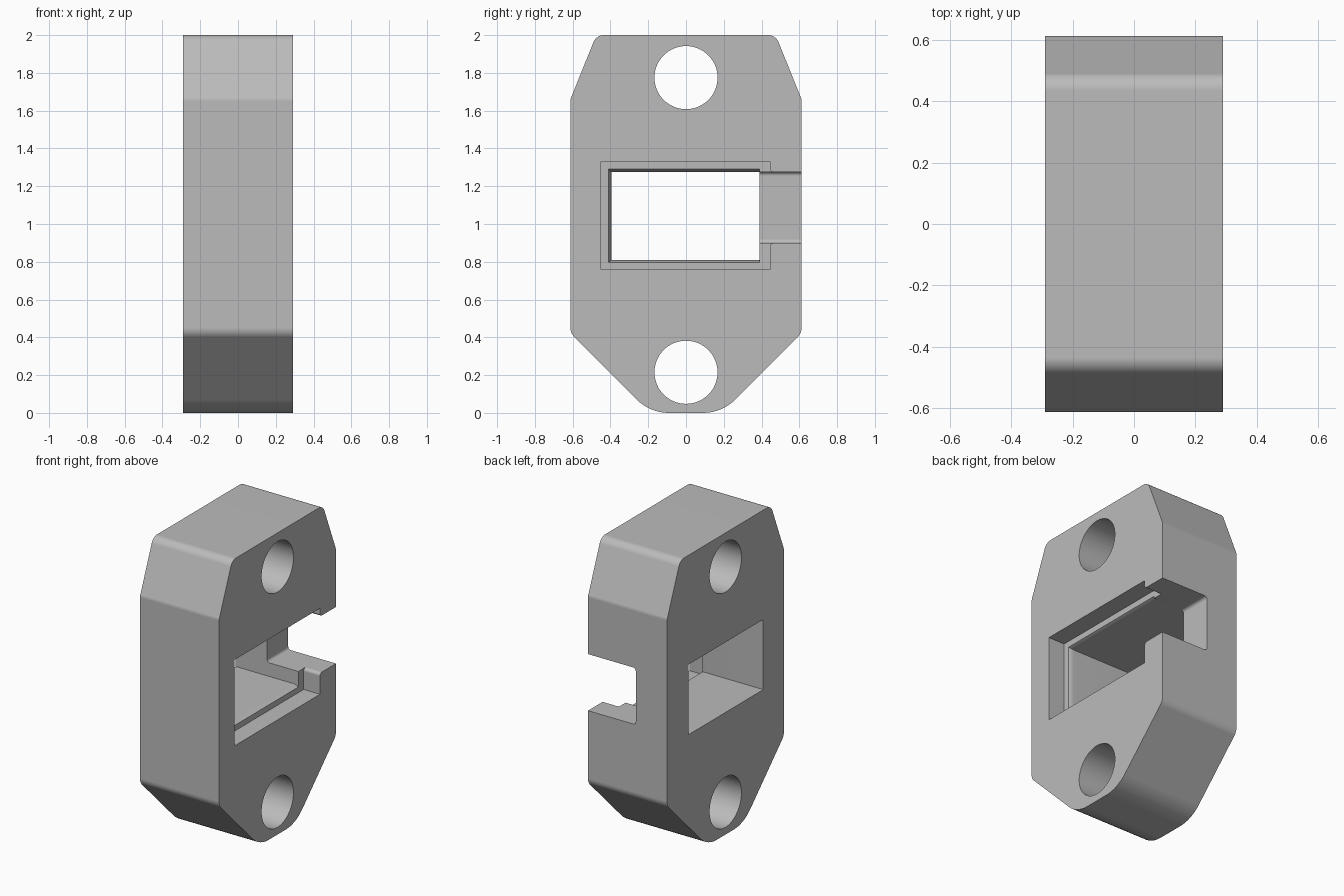
import bpy, bmesh, math
from mathutils import Vector

if "Cube" in bpy.data.objects:
    bpy.data.objects.remove(bpy.data.objects["Cube"], do_unlink=True)

HALF = 0.29      # half thickness along x
LEDGE = 0.17     # floor of the shallow recess

grey = bpy.data.materials.new("plain grey")
grey.use_nodes = True
COLOUR = (0.5, 0.5, 0.5, 1)
grey.diffuse_color = COLOUR
grey.node_tree.nodes["Principled BSDF"].inputs["Base Color"].default_value = COLOUR


def rounded(corners, steps=8):
    """Outline from (a, b, radius) corners, each filleted by its radius."""
    pts = []
    for i, (a, b, r) in enumerate(corners):
        p = Vector((a, b))
        if r == 0:
            pts.append(p)
            continue
        u = (Vector(corners[i - 1][:2]) - p).normalized()
        v = (Vector(corners[(i + 1) % len(corners)][:2]) - p).normalized()
        half = u.angle(v) / 2
        centre = p + (u + v).normalized() * r / math.sin(half)
        start = p + u * r / math.tan(half) - centre
        end = p + v * r / math.tan(half) - centre
        turn = start.angle(end)
        for k in range(steps + 1):
            t = k / steps
            pts.append(centre + (start * math.sin((1 - t) * turn)
                                 + end * math.sin(t * turn)) / math.sin(turn))
    return pts


def loft(name, rings):
    """Closed solid through rings of equal vertex count."""
    bm = bmesh.new()
    loops = [[bm.verts.new(p) for p in ring] for ring in rings]
    n = len(loops[0])
    for lo, hi in zip(loops, loops[1:]):
        for i in range(n):
            bm.faces.new((lo[i], lo[(i + 1) % n], hi[(i + 1) % n], hi[i]))
    bm.faces.new(loops[0][::-1])
    bm.faces.new(loops[-1])
    bmesh.ops.recalc_face_normals(bm, faces=bm.faces)
    mesh = bpy.data.meshes.new(name)
    bm.to_mesh(mesh)
    bm.free()
    mesh.materials.append(grey)
    obj = bpy.data.objects.new(name, mesh)
    bpy.context.collection.objects.link(obj)
    return obj


def along_x(name, outline, x0, x1):
    return loft(name, [[(x, y, z) for y, z in outline] for x in (x0, x1)])


def rect(x, y0, y1, z0, z1):
    return [(x, y0, z0), (x, y1, z0), (x, y1, z1), (x, y0, z1)]


# Plate body: mirrored half outline
side = [(0.19, 0, 0.24), (0.612, 0.422, 0.07), (0.612, 1.66, 0.05), (0.475, 2, 0.06)]
body = along_x("mounting_block",
               rounded(side + [(-y, z, r) for y, z, r in reversed(side)]), -HALF, HALF)

# Round bolt holes
cutters = []
for name, z in (("lower_hole", 0.215), ("upper_hole", 1.775)):
    ring = [(0.167 * math.cos(a), z + 0.167 * math.sin(a))
            for a in (math.tau * i / 64 for i in range(64))]
    cutters.append(along_x(name, ring, -0.4, 0.4))

# Through window with a tapered mouth
cutters.append(loft("window", [rect(-0.4, -0.395, 0.39, 0.81, 1.275),
                               rect(0.14, -0.395, 0.39, 0.81, 1.275),
                               rect(LEDGE, -0.41, 0.39, 0.797, 1.29),
                               rect(0.2, -0.41, 0.39, 0.797, 1.29)]))

# Side notch with filleted inner edges
notch = rounded([(-0.06, 0.9, 0.02), (0.4, 0.9, 0), (0.4, 1.275, 0), (-0.06, 1.275, 0.02)])
cutters.append(loft("side_notch", [[(x, y, z) for x, z in notch] for y in (0.35, 0.7)]))

# Shallow recess that opens into the notch
recess = rounded([(-0.45, 0.76, 0), (0.445, 0.76, 0), (0.445, 0.9, 0.02), (0.7, 0.9, 0),
                  (0.7, 1.275, 0), (0.445, 1.275, 0.02), (0.445, 1.33, 0), (-0.45, 1.33, 0)])
cutters.append(along_x("recess", recess, LEDGE, 0.4))

# Carve the body, then drop the cutters
bpy.ops.object.select_all(action="DESELECT")
bpy.context.view_layer.objects.active = body
body.select_set(True)
for cutter in cutters:
    mod = body.modifiers.new(cutter.name, "BOOLEAN")
    mod.operation, mod.solver, mod.object = "DIFFERENCE", "EXACT", cutter
    bpy.ops.object.modifier_apply(modifier=mod.name)
    bpy.data.objects.remove(cutter, do_unlink=True)

# Smooth fillets and bores, crisp edges elsewhere
bpy.ops.object.shade_smooth_by_angle(angle=math.radians(30))
weighted = body.modifiers.new("flat_faces", "WEIGHTED_NORMAL")
weighted.keep_sharp = True
